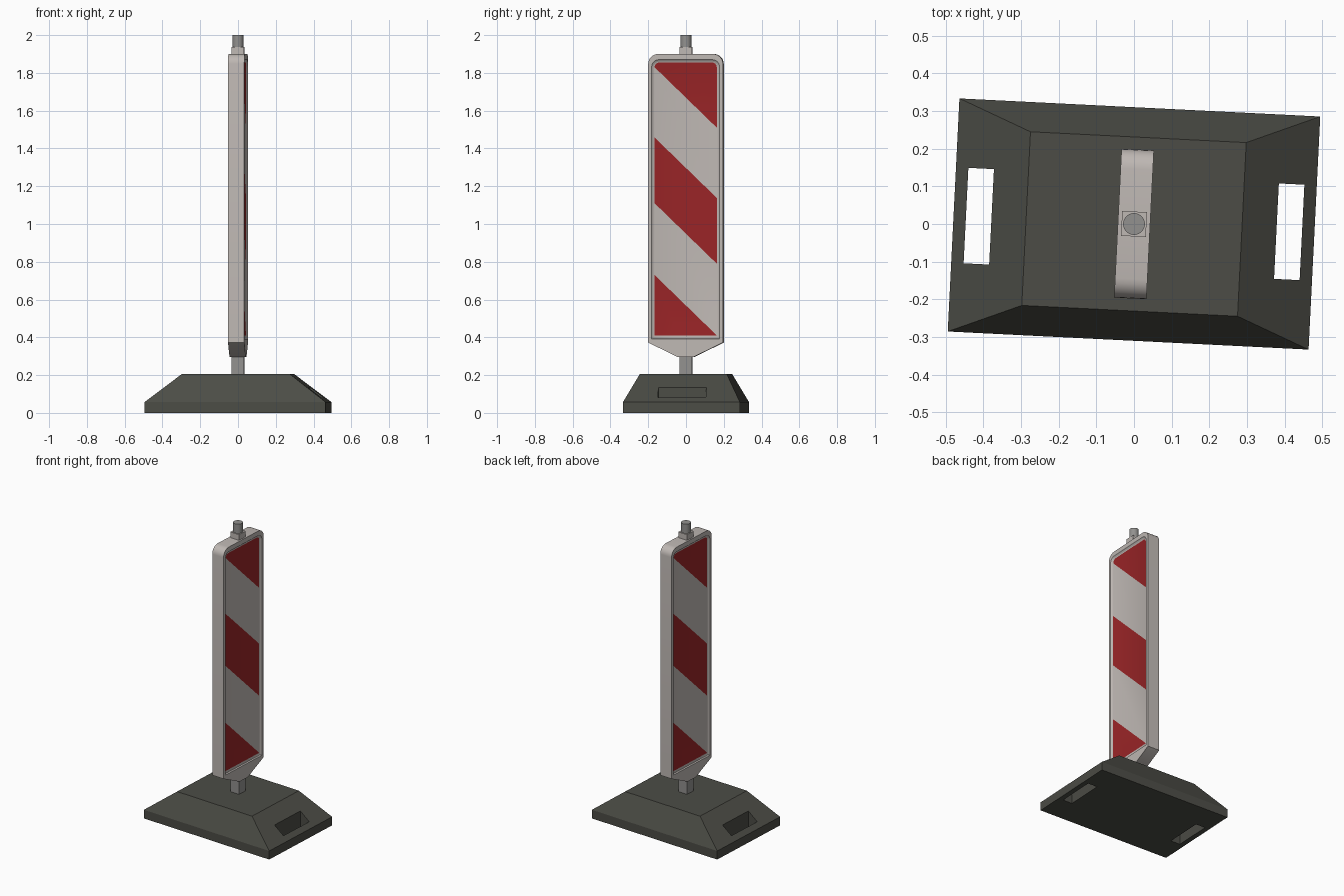
import bpy, bmesh, math
from mathutils import Vector

if "Cube" in bpy.data.objects:
    bpy.data.objects.remove(bpy.data.objects["Cube"], do_unlink=True)

TURN = math.radians(-2.87)   # the whole sign stands slightly turned


def material(name, r, g, b):
    m = bpy.data.materials.new(name)
    m.use_nodes = True
    m.diffuse_color = (r, g, b, 1)
    bsdf = m.node_tree.nodes["Principled BSDF"]
    bsdf.inputs["Base Color"].default_value = (r, g, b, 1)
    bsdf.inputs["Roughness"].default_value = 0.7
    return m


white = material("warm white plastic", 0.52, 0.48, 0.455)
red = material("signal red", 0.32, 0.018, 0.02)
rubber = material("dark rubber", 0.072, 0.073, 0.061)
steel = material("grey steel", 0.29, 0.285, 0.275)


def finish(bm, name, mats, smooth=False):
    bmesh.ops.recalc_face_normals(bm, faces=bm.faces)
    mesh = bpy.data.meshes.new(name)
    bm.to_mesh(mesh)
    bm.free()
    ob = bpy.data.objects.new(name, mesh)
    bpy.context.collection.objects.link(ob)
    for m in mats:
        mesh.materials.append(m)
    ob.rotation_euler.z = TURN
    bpy.ops.object.select_all(action='DESELECT')
    ob.select_set(True)
    bpy.context.view_layer.objects.active = ob
    if smooth:
        bpy.ops.object.shade_smooth_by_angle(angle=math.radians(35))
    return ob


def loft(bm, rings):
    """Skin matching rings of points and return the two end caps."""
    loops = [[bm.verts.new(p) for p in ring] for ring in rings]
    n = len(loops[0])
    for a, b in zip(loops, loops[1:]):
        for i in range(n):
            j = (i + 1) % n
            bm.faces.new((a[i], a[j], b[j], b[i]))
    return bm.faces.new(loops[0]), bm.faces.new(loops[-1])


def rect(hx, hy, z, cx=0):
    return [(cx - hx, -hy, z), (cx + hx, -hy, z), (cx + hx, hy, z), (cx - hx, hy, z)]


def block(name, mat, hx, hy, z0, z1, cx=0):
    bm = bmesh.new()
    loft(bm, [rect(hx, hy, z0, cx), rect(hx, hy, z1, cx)])
    return finish(bm, name, [mat])


# Weighted foot: slab with sloping sides
bm = bmesh.new()
loft(bm, [rect(0.48, 0.31, 0), rect(0.48, 0.31, 0.057), rect(0.287, 0.231, 0.205)])
foot = finish(bm, "foot", [rubber])

# Carrying slots through both ends of the foot
for side in (-1, 1):
    cutter = block("slot_cutter", rubber, 0.034, 0.127, -0.1, 0.4, side * 0.413)
    cutter.hide_render = True
    bpy.context.view_layer.update()
    mod = foot.modifiers.new("slot", 'BOOLEAN')
    mod.operation = 'DIFFERENCE'
    mod.solver = 'EXACT'
    mod.object = cutter
    bpy.context.view_layer.objects.active = foot
    bpy.ops.object.modifier_apply(modifier=mod.name)
    bpy.data.objects.remove(cutter, do_unlink=True)


# Board: rounded top, pointed bottom, recessed sheet on both faces
def outline(x, w, bottom, top, r, point=0.0):
    pts = [(x, -0.04, bottom - point), (x, 0.04, bottom - point), (x, w, bottom)]
    for centre, start in ((w - r, 0), (r - w, 90)):
        for k in range(7):
            a = math.radians(start + 15 * k)
            pts.append((x, centre + r * math.cos(a), top - r + r * math.sin(a)))
    return pts + [(x, -w, bottom)]


def half_rings(s):
    return [outline(s * 0.034, 0.165, 0.41, 1.855, 0.025),
            outline(s * 0.036, 0.172, 0.395, 1.862, 0.032),
            outline(s * 0.043, 0.180, 0.39, 1.87, 0.038),
            outline(s * 0.043, 0.198, 0.372, 1.90, 0.052, 0.077)]


bm = bmesh.new()
caps = loft(bm, half_rings(1) + half_rings(-1)[::-1])

# Diagonal stripes cut into each sheet
SLOPE = 0.97
EDGES = (0.57, 0.95, 1.298, 1.67)
for cap, s in zip(caps, (1, -1)):
    sheet = [cap]
    for c in EDGES:
        geom = set(sheet)
        for f in sheet:
            geom.update(f.edges)
            geom.update(f.verts)
        out = bmesh.ops.bisect_plane(bm, geom=list(geom), dist=1e-5,
                                     plane_co=Vector((0, 0, c)),
                                     plane_no=Vector((0, s * SLOPE, 1)))
        sheet = [g for g in out["geom"] if isinstance(g, bmesh.types.BMFace)]
    for f in sheet:
        p = f.calc_center_median()
        band = sum(p.z + s * SLOPE * p.y > c for c in EDGES)
        f.material_index = 1 if band % 2 == 0 else 0
finish(bm, "striped_board", [white, red], smooth=True)

# Post: square neck below, square collar and round tip above
block("post_neck", steel, 0.033, 0.033, 0.19, 0.31)
block("top_collar", white, 0.033, 0.033, 1.88, 1.938)
bm = bmesh.new()
ring = [(0.029 * math.cos(t * math.tau / 24), 0.029 * math.sin(t * math.tau / 24)) for t in range(24)]
loft(bm, [[(x, y, z) for x, y in ring] for z in (1.92, 2.0)])
finish(bm, "post_tip", [steel], smooth=True)
